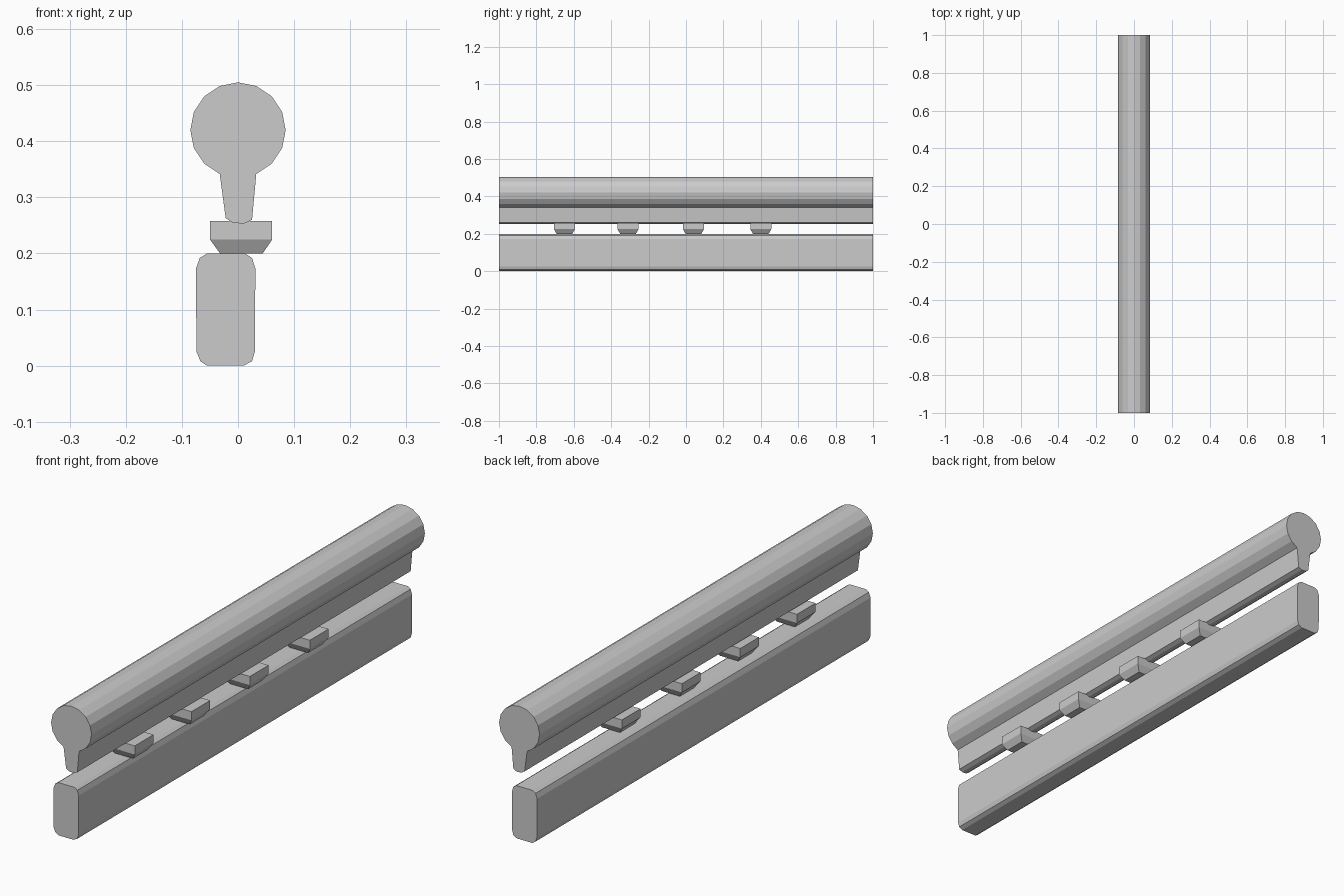
import bpy, bmesh
from math import sin, cos, radians

if "Cube" in bpy.data.objects:
    bpy.data.objects.remove(bpy.data.objects["Cube"])

grey = bpy.data.materials.new("plain_grey")
grey.use_nodes = True
grey.diffuse_color = (0.6, 0.6, 0.6, 1)
grey.node_tree.nodes["Principled BSDF"].inputs["Base Color"].default_value = (0.6, 0.6, 0.6, 1)


def finish(name, bm):
    bmesh.ops.recalc_face_normals(bm, faces=bm.faces)
    mesh = bpy.data.meshes.new(name)
    bm.to_mesh(mesh)
    bm.free()
    mesh.materials.append(grey)
    obj = bpy.data.objects.new(name, mesh)
    bpy.context.collection.objects.link(obj)
    return obj


def extrude_profile(name, profile, length=2.0):
    """Extrude an x-z outline along y."""
    bm = bmesh.new()
    cap = bm.faces.new([bm.verts.new((x, -length / 2, z)) for x, z in profile])
    ext = bmesh.ops.extrude_face_region(bm, geom=[cap], use_keep_orig=True)
    moved = [v for v in ext["geom"] if isinstance(v, bmesh.types.BMVert)]
    bmesh.ops.translate(bm, verts=moved, vec=(0, length, 0))
    return finish(name, bm)


# Upper rail: faceted round tube with a tapered web beneath
radius, centre_z, step = 0.085, 0.42, 22.5
round_part = [(radius * sin(radians(step * i)), centre_z + radius * cos(radians(step * i)))
              for i in range(-7, 8)]
web = [(0.025, 0.26), (0.01, 0.253), (-0.01, 0.255), (-0.022, 0.263)]
extrude_profile("upper_rail", round_part + web)

# Lower rail: upright bar with rounded long edges
extrude_profile("lower_rail", [
    (-0.055, 0.2), (0.013, 0.2), (0.025, 0.192), (0.031, 0.173),
    (0.03, 0.025), (0.025, 0.008), (0.01, 0.0),
    (-0.055, 0.0), (-0.067, 0.008), (-0.074, 0.025),
    (-0.075, 0.173), (-0.068, 0.192)])


# Spacer clips: blocks with a tapered underside
def spacer(name, y):
    bm = bmesh.new()
    rings = []
    for z, x0, x1, half in ((0.2, -0.032, 0.044, 0.042),
                            (0.225, -0.05, 0.061, 0.056),
                            (0.258, -0.05, 0.061, 0.056)):
        rings.append([bm.verts.new(p) for p in (
            (x0, y - half, z), (x1, y - half, z), (x1, y + half, z), (x0, y + half, z))])
    for low, high in zip(rings, rings[1:]):
        for i in range(4):
            j = (i + 1) % 4
            bm.faces.new((low[i], low[j], high[j], high[i]))
    bm.faces.new(rings[0])
    bm.faces.new(rings[-1])
    finish(name, bm)


for number, y in enumerate((-0.65, -0.31, 0.04, 0.4), 1):
    spacer(f"spacer_{number}", y)
